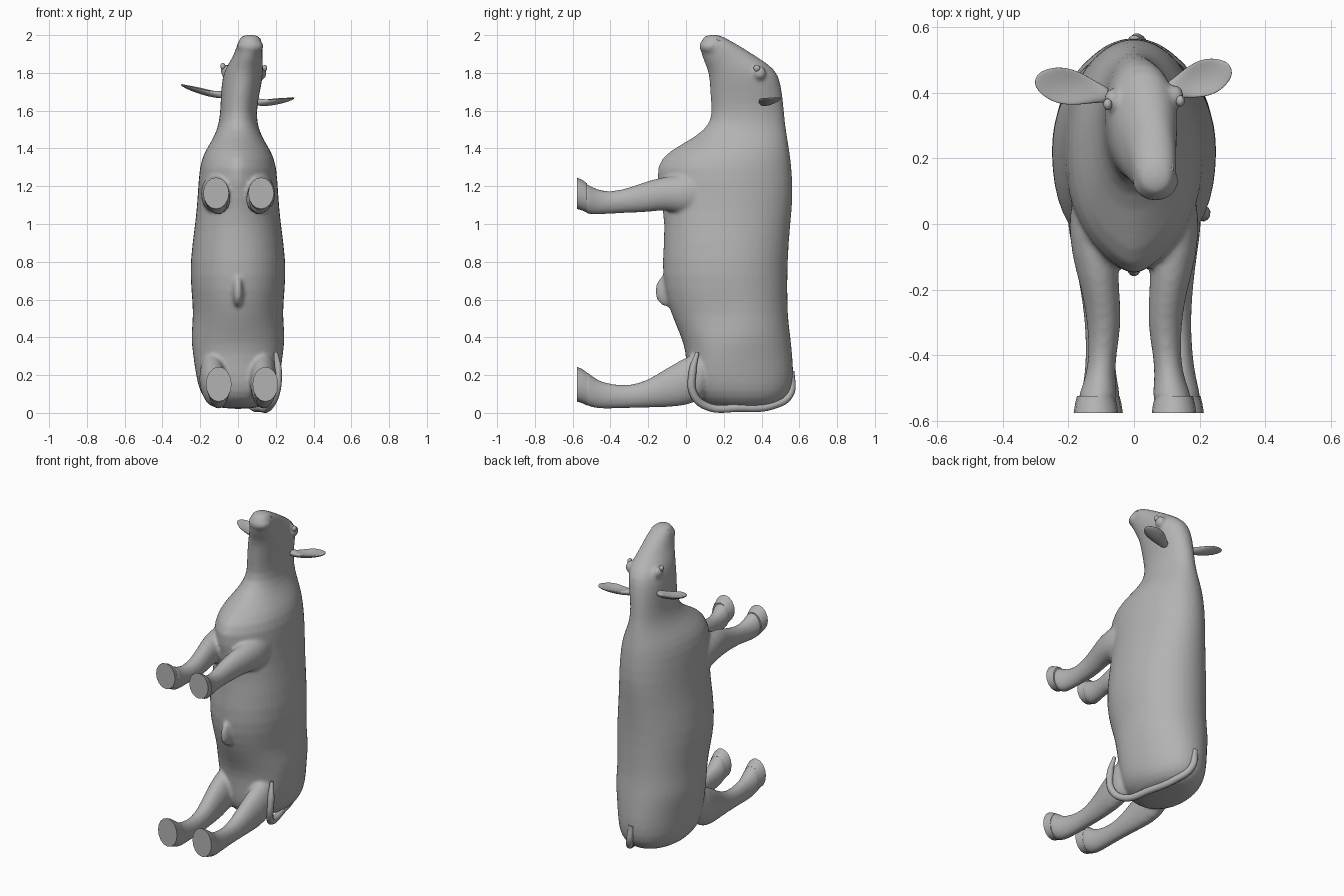
import bpy
import bmesh
from math import sin, cos, pi, copysign
from mathutils import Vector, Matrix

cube = bpy.data.objects.get("Cube")
if cube:
    bpy.data.objects.remove(cube)

grey = bpy.data.materials.new("plain_grey")
grey.use_nodes = True
grey.diffuse_color = (0.45, 0.45, 0.45, 1)
grey.node_tree.nodes["Principled BSDF"].inputs["Base Color"].default_value = grey.diffuse_color


def loft(bm, rings):
    """Skin a closed tube over a list of point rings."""
    loops = [[bm.verts.new(p) for p in ring] for ring in rings]
    n = len(loops[0])
    faces = [bm.faces.new(loops[0]), bm.faces.new(loops[-1])]
    for low, high in zip(loops, loops[1:]):
        for i in range(n):
            j = (i + 1) % n
            faces.append(bm.faces.new((low[i], low[j], high[j], high[i])))
    bmesh.ops.recalc_face_normals(bm, faces=faces)


def ellipsoid(bm, centre, radii):
    matrix = Matrix.Translation(centre) @ Matrix.Diagonal((*radii, 1))
    bmesh.ops.create_uvsphere(bm, u_segments=16, v_segments=10, radius=1, matrix=matrix)


def make_object(name, bm, subdivide=0, blend=False):
    mesh = bpy.data.meshes.new(name)
    bm.to_mesh(mesh)
    bm.free()
    mesh.materials.append(grey)
    ob = bpy.data.objects.new(name, mesh)
    bpy.context.collection.objects.link(ob)
    bpy.ops.object.select_all(action='DESELECT')
    ob.select_set(True)
    bpy.context.view_layer.objects.active = ob
    if subdivide or blend:
        bpy.ops.object.shade_smooth()
    else:
        bpy.ops.object.shade_smooth_by_angle(angle=0.7)
    if subdivide:
        mod = ob.modifiers.new("round", 'SUBSURF')
        mod.levels = mod.render_levels = subdivide
    if blend:
        mod = ob.modifiers.new("merge", 'REMESH')
        mod.mode = 'VOXEL'
        mod.voxel_size = 0.011
        mod.use_smooth_shade = True
        mod = ob.modifiers.new("soften", 'SMOOTH')
        mod.factor = 0.5
        mod.iterations = 5
    return ob


def trunk_ring(z, belly, back, middle, half, cx):
    """Horizontal section; the brisket is keeled, the rest is oval."""
    ring = []
    keel = 1.4 if 1.1 < z < 1.45 else 1.0
    for i in range(24):
        c, s = cos(2 * pi * i / 24), sin(2 * pi * i / 24)
        if s >= 0:
            x, y = copysign(abs(c) ** 0.95, c), middle + (back - middle) * s
        else:
            x, y = copysign(abs(c) ** keel, c), middle + (belly - middle) * abs(s) ** 0.85
        ring.append((cx + half * x, y, z))
    return ring


def leg_ring(y, cx, cz, rx, rz):
    return [(cx + rx * cos(2 * pi * i / 16), y, cz + rz * sin(2 * pi * i / 16)) for i in range(16)]


# Trunk, neck and head: height, belly, back, widest line, half width, x centre
trunk = [
    (.02, .16, .42, .3, .09, 0),
    (.05, .06, .51, .28, .16, 0),
    (.11, .01, .56, .25, .205, 0),
    (.2, 0, .575, .22, .225, 0),
    (.32, 0, .565, .22, .242, 0),
    (.41, -.03, .555, .25, .252, 0),
    (.52, -.08, .54, .27, .237, 0),
    (.65, -.12, .54, .23, .25, 0),
    (.8, -.13, .54, .22, .258, 0),
    (1, -.11, .555, .22, .228, 0),
    (1.15, -.14, .572, .22, .215, 0),
    (1.31, -.17, .562, .2, .208, 0),
    (1.39, -.09, .55, .24, .175, 0),
    (1.46, .05, .538, .3, .127, 0),
    (1.54, .14, .525, .33, .098, 0),
    (1.64, .13, .517, .34, .098, .005),
    (1.75, .125, .503, .34, .108, .02),
    (1.82, .115, .475, .33, .104, .032),
    (1.88, .085, .385, .24, .078, .05),
    (1.94, .072, .29, .18, .07, .062),
    (1.985, .085, .21, .15, .058, .065),
    (2.003, .115, .17, .14, .03, .065),
]
bm = bmesh.new()
loft(bm, [trunk_ring(*row) for row in trunk])

# Belly flap, muzzle lobe and brows
ellipsoid(bm, (0, -.1, .645), (.03, .066, .085))
ellipsoid(bm, (.065, .13, 1.94), (.073, .062, .045))
for brow in ((-.066, .38, 1.81), (.127, .39, 1.8)):
    ellipsoid(bm, brow, (.026, .035, .036))

# Legs: distance forward, x centre, z centre, x radius, z radius
fore_leg = [
    (.14, .12, 1.17, .05, .08),
    (.03, .13, 1.155, .075, .115),
    (-.1, .12, 1.165, .073, .09),
    (-.2, .105, 1.147, .058, .086),
    (-.3, .092, 1.125, .054, .068),
    (-.4, .1, 1.112, .042, .058),
    (-.47, .108, 1.115, .046, .068),
    (-.52, .115, 1.13, .06, .082),
    (-.555, .119, 1.15, .062, .08),
]
hind_leg = [
    (.14, .13, .23, .07, .12),
    (.03, .135, .175, .078, .14),
    (-.1, .13, .135, .062, .107),
    (-.2, .128, .1, .052, .074),
    (-.3, .13, .084, .044, .06),
    (-.4, .135, .087, .044, .067),
    (-.47, .14, .097, .05, .077),
    (-.52, .142, .125, .062, .092),
    (-.555, .144, .145, .062, .092),
]


def placed(row, side, inward):
    """Put a leg section on one side; the right hind foot steps inward."""
    y, cx, cz, rx, rz = row
    shift = inward * min(1, max(0, -y / 0.5)) if side < 0 else 0
    return leg_ring(y, side * cx + shift, cz, rx, rz)


for rows, inward in ((fore_leg, 0.005), (hind_leg, 0.04)):
    for side in (1, -1):
        loft(bm, [placed(row, side, inward) for row in rows])
make_object("body", bm, subdivide=1, blend=True)

# Hooves with flat soles
for label, x, z, rz in (("front_left", .122, 1.163, .083), ("front_right", -.116, 1.163, .083),
                        ("hind_left", .145, .152, .092), ("hind_right", -.102, .152, .092)):
    bm = bmesh.new()
    loft(bm, [leg_ring(-.525, x, z - .025, .058, rz - .005),
              leg_ring(-.55, x, z - .01, .064, rz - .002),
              leg_ring(-.577, x, z, .068, rz)])
    make_object(label + "_hoof", bm)

# Ears: cupped leaves, opening upward
stations = ((0, .022, .02), (.2, .032, .02), (.45, .055, .014),
            (.7, .06, .011), (.9, .04, .009), (1, .015, .005))
for label, root, tip in (("left_ear", (.09, .40, 1.648), (.297, .475, 1.668)),
                         ("right_ear", (-.07, .39, 1.685), (-.302, .44, 1.738))):
    root, tip = Vector(root), Vector(tip)
    across = Vector((0, 0, 1)).cross(tip - root).normalized()
    rings = []
    for t, wide, thick in stations:
        centre = root.lerp(tip, t) - Vector((0, 0, .018 * sin(pi * t)))
        ring = []
        for i in range(12):
            c, s = cos(2 * pi * i / 12), sin(2 * pi * i / 12)
            cup = 0.4 * wide * c * c * sin(pi * t)
            ring.append(centre + across * wide * c + Vector((0, 0, thick * s + cup)))
        rings.append(ring)
    bm = bmesh.new()
    loft(bm, rings)
    make_object(label, bm, subdivide=2)

# Eyes
for label, spot in (("left_eye", (.141, .375, 1.825)), ("right_eye", (-.08, .365, 1.835))):
    bm = bmesh.new()
    ellipsoid(bm, spot, (.014, .018, .018))
    make_object(label, bm, subdivide=1)

# Nostril rims on the muzzle
for label, x, turn in (("left_nostril", .105, 0.5), ("right_nostril", .025, -0.5)):
    bpy.ops.mesh.primitive_torus_add(major_radius=.014, minor_radius=.005, major_segments=16,
                                     minor_segments=8, location=(x, .175, 1.978), rotation=(-0.4, turn, 0))
    bpy.context.object.name = label
    bpy.context.object.data.materials.append(grey)
    bpy.ops.object.shade_smooth()

# Tail sweeping under the rump and up the left flank
path = ((0, .555, .22), (.02, .55, .1), (.07, .46, .04), (.12, .28, .026),
        (.165, .11, .035), (.2, .04, .1), (.212, .035, .22), (.2, .06, .32))
curve = bpy.data.curves.new("tail", 'CURVE')
curve.dimensions = '3D'
curve.bevel_depth = .021
curve.bevel_resolution = 4
curve.use_fill_caps = True
curve.materials.append(grey)
spline = curve.splines.new('BEZIER')
spline.bezier_points.add(len(path) - 1)
for k, (point, spot) in enumerate(zip(spline.bezier_points, path)):
    point.co = spot
    point.handle_left_type = point.handle_right_type = 'AUTO'
    point.radius = 0.5 if k == len(path) - 1 else 1
bpy.context.collection.objects.link(bpy.data.objects.new("tail", curve))
